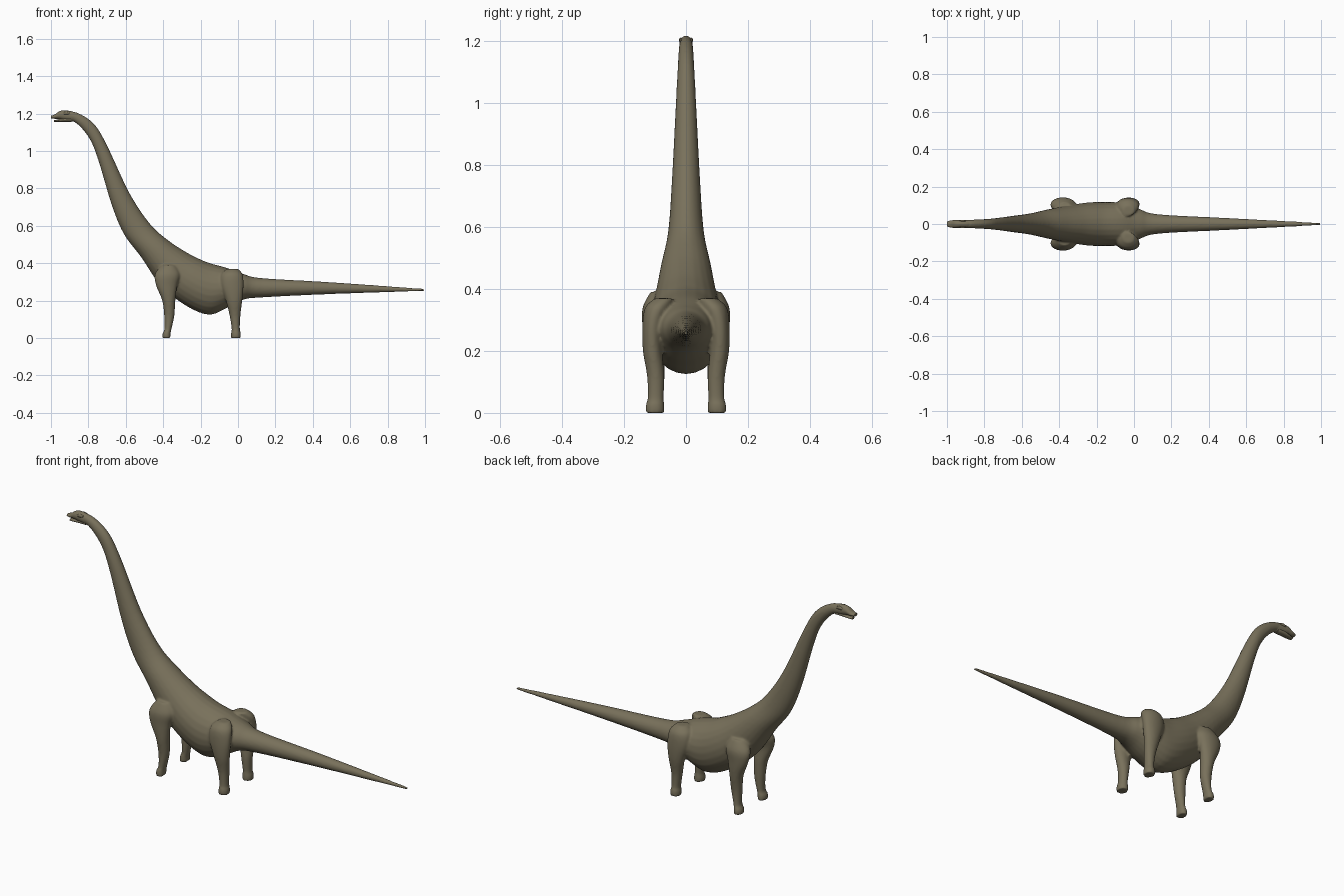
import bpy, bmesh, math
from mathutils import Vector

cube = bpy.data.objects.get("Cube")
if cube:
    bpy.data.objects.remove(cube, do_unlink=True)

hide = bpy.data.materials.new("olive_brown_hide")
hide.use_nodes = True
colour = (0.19, 0.165, 0.105, 1)
hide.diffuse_color = colour
bsdf = next(n for n in hide.node_tree.nodes if n.type == 'BSDF_PRINCIPLED')
bsdf.inputs["Base Color"].default_value = colour
bsdf.inputs["Roughness"].default_value = 0.8


def spline(rows, steps):
    """Smoothly interpolate the rows of section values."""
    rows = [Vector(r) for r in rows]
    last = len(rows) - 1
    result = []
    for i in range(last):
        p, q = rows[i], rows[i + 1]
        m = (q - rows[max(i - 1, 0)]) / 2
        n = (rows[min(i + 2, last)] - p) / 2
        for s in range(steps):
            t = s / steps
            u = 1 - t
            result.append(p * (u * u * (1 + 2 * t)) + m * (t * u * u)
                          + q * (t * t * (1 + 2 * u)) - n * (t * t * u))
    return result + [rows[last]]


def loft(bm, rows, side=1, steps=5, count=24):
    """Skin oval sections: upper x, z, lower x, z, half width, y offset."""
    rings = []
    for ax, az, bx, bz, width, y in spline(rows, steps):
        top, low = Vector((ax, 0, az)), Vector((bx, 0, bz))
        centre, half = (top + low) / 2 + Vector((0, side * y, 0)), (top - low) / 2
        ring = []
        for k in range(count):
            a = math.tau * k / count
            across = Vector((0, width * math.sin(a), 0))
            ring.append(bm.verts.new(centre + half * math.cos(a) + across))
        rings.append(ring)
    faces = [bm.faces.new(rings[0]), bm.faces.new(rings[-1])]
    for r, s in zip(rings, rings[1:]):
        for k in range(count):
            j = (k + 1) % count
            faces.append(bm.faces.new((r[k], r[j], s[j], s[k])))
    bmesh.ops.recalc_face_normals(bm, faces=faces)


def finish(bm, name):
    mesh = bpy.data.meshes.new(name)
    bm.to_mesh(mesh)
    bm.free()
    mesh.materials.append(hide)
    obj = bpy.data.objects.new(name, mesh)
    bpy.context.collection.objects.link(obj)
    bpy.ops.object.select_all(action='DESELECT')
    bpy.context.view_layer.objects.active = obj
    obj.select_set(True)
    bpy.ops.object.shade_smooth_by_angle(angle=math.radians(50))
    return obj


# Neck, trunk and tail in one run of sections
trunk = [
    (-.93, 1.21, -.93, 1.168, .02),
    (-.86, 1.205, -.87, 1.152, .023),
    (-.77, 1.145, -.8, 1.075, .027),
    (-.7, 1.03, -.75, .96, .033),
    (-.58, .775, -.675, .71, .046),
    (-.47, .61, -.61, .555, .058),
    (-.37, .52, -.52, .435, .08),
    (-.27, .455, -.42, .29, .1),
    (-.2, .42, -.29, .18, .115),
    (-.15, .4, -.16, .125, .118),
    (-.06, .375, -.06, .16, .112),
    (.03, .342, .03, .205, .08),
    (.13, .32, .13, .217, .052),
    (.5, .298, .5, .235, .032),
    (1, .263, 1, .251, .006),
]
# Legs: height, outline in x, distance from the middle, half width
fore_leg = [
    (0, -.405, -.36, .1, .031),
    (.025, -.403, -.36, .1, .03),
    (.05, -.393, -.355, .098, .026),
    (.12, -.395, -.34, .097, .028),
    (.2, -.405, -.335, .103, .033),
    (.28, -.438, -.325, .108, .033),
    (.34, -.445, -.31, .1, .04),
    (.39, -.41, -.33, .08, .035),
]
hind_leg = [
    (0, -.037, .015, .1, .031),
    (.025, -.037, .015, .1, .03),
    (.05, -.034, .01, .098, .026),
    (.12, -.045, .013, .098, .028),
    (.2, -.065, .023, .108, .031),
    (.28, -.09, .03, .108, .033),
    (.34, -.09, .025, .092, .04),
    (.37, -.06, 0, .07, .03),
]

bm = bmesh.new()
loft(bm, [row + (0,) for row in trunk])
for leg in (fore_leg, hind_leg):
    rows = [(x, z, end, z, width, y) for z, x, end, y, width in leg]
    for side in (-1, 1):
        loft(bm, rows, side)
body = finish(bm, "body")

# Blend the legs into the trunk
remesh = body.modifiers.new("blend", 'REMESH')
remesh.mode = 'VOXEL'
remesh.voxel_size = 0.006
remesh.use_smooth_shade = True
soften = body.modifiers.new("soften", 'SMOOTH')
soften.factor = 0.5
soften.iterations = 6

# Skull with a raised nasal crest and a flat snout
bm = bmesh.new()
loft(bm, [
    (-1, 1.188, -1, 1.174, .013, 0),
    (-.98, 1.195, -.98, 1.172, .019, 0),
    (-.955, 1.212, -.955, 1.17, .021, 0),
    (-.93, 1.217, -.93, 1.163, .021, 0),
    (-.89, 1.212, -.89, 1.158, .021, 0),
    (-.86, 1.2, -.865, 1.158, .018, 0),
], count=16)
finish(bm, "skull")

# Lower jaw, slightly open
bm = bmesh.new()
loft(bm, [
    (-.985, 1.164, -.985, 1.154, .011, 0),
    (-.965, 1.168, -.965, 1.155, .016, 0),
    (-.93, 1.178, -.93, 1.156, .018, 0),
    (-.89, 1.18, -.89, 1.156, .017, 0),
], count=16)
finish(bm, "lower_jaw")

# Brows over the eyes
bm = bmesh.new()
for side in (-1, 1):
    loft(bm, [
        (-.935, 1.204, -.935, 1.196, .004, .017),
        (-.92, 1.211, -.92, 1.193, .007, .016),
        (-.9, 1.207, -.9, 1.196, .004, .017),
    ], side, count=10)
finish(bm, "brows")
